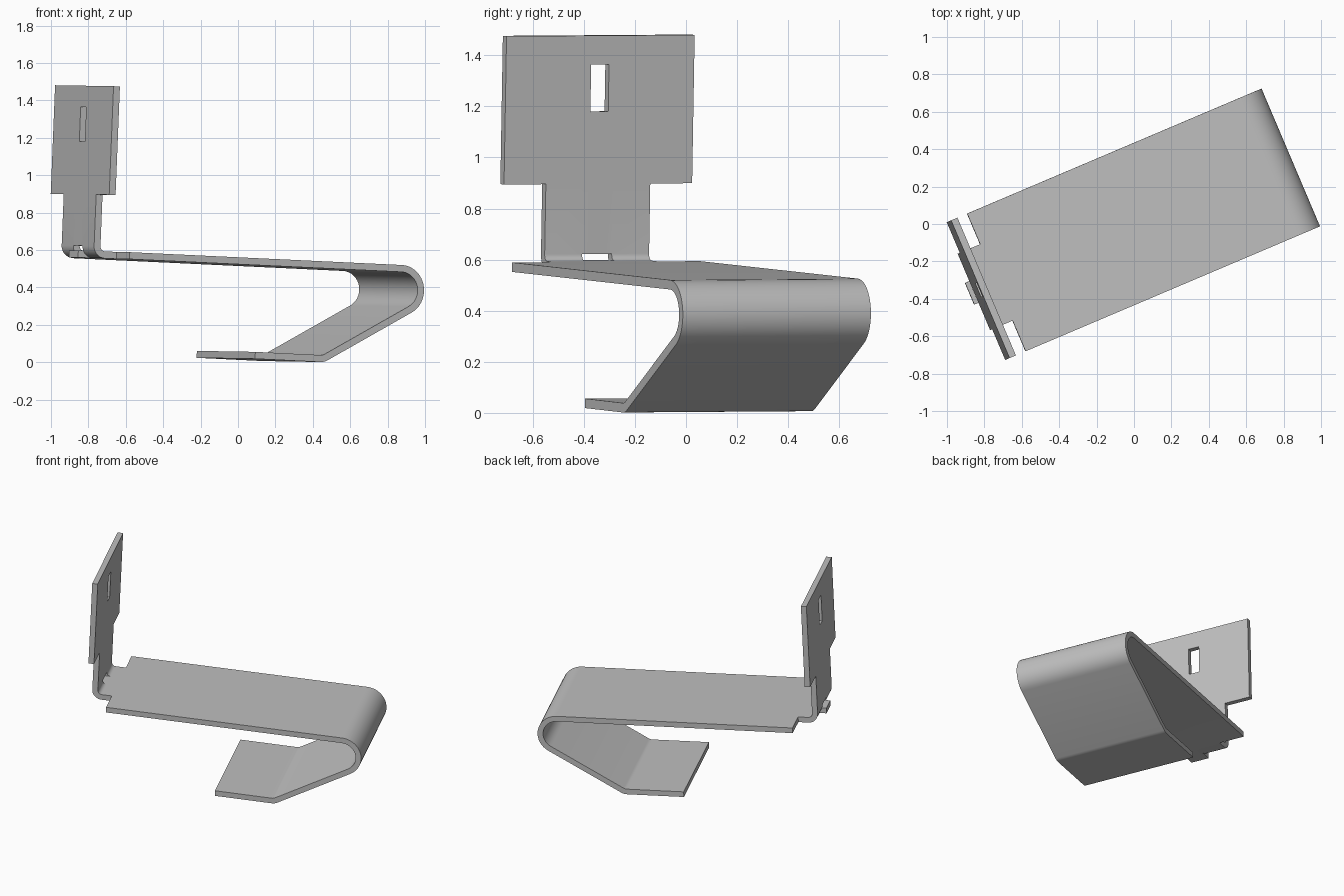
import bpy, bmesh, math
from mathutils import Matrix

cube = bpy.data.objects.get("Cube")
if cube:
    bpy.data.objects.remove(cube, do_unlink=True)

THICK = 0.037
HALF, NECK, TAB, SLOT = 0.4, 0.222, 0.063, 0.038   # half widths across the strip
TILT = math.radians(2.5)                            # slight lean of the bracket
ROLL = 0.0065                                       # slight rise across the width
HEADING = math.radians(23)


def arc(cu, cz, r, start, end, n):
    """Points on a circular bend, angles in degrees."""
    angles = [math.radians(start + (end - start) * i / n) for i in range(n + 1)]
    return [(cu + r * math.cos(a), cz + r * math.sin(a)) for a in angles]


# Centre line of the bent sheet, from lower lip to top of the upright plate
lip = [(-0.07, 0.04)] + arc(0.3136, 0.0827, 0.06, -92.5, -62.6, 4)
hairpin = arc(0.776, 0.388, 0.1165, -62.6, 87.5, 18)
shoulder = [(-0.80, 0.573)]
bend = arc(-0.8665, 0.621, 0.045, 267.5, 177.5, 8)
foot_u, foot_z = bend[-1]
plate = [(foot_u + (z - foot_z) * math.tan(TILT), z)
         for z in (0.8975, 1.18, 1.365, 1.478)]
path = lip + hairpin + shoulder + bend + plate

row_shoulder = len(lip + hairpin)
row_bend = row_shoulder + 1
row_foot = row_bend + len(bend) - 1
row_neck_top = row_foot + 1
columns = [-HALF, -NECK, -TAB, -SLOT, SLOT, TAB, NECK, HALF]


def keep(row, v):
    """Whether the sheet exists in the cell after this row, centred at v."""
    v = abs(v)
    if row_shoulder <= row < row_neck_top and v > NECK:
        return False                     # narrow neck
    if row_bend <= row < row_foot and v < TAB:
        return False                     # window left by the tab
    if row == row_neck_top + 1 and v < SLOT:
        return False                     # fixing slot
    return True


# Bent sheet
bm = bmesh.new()
grid = [[bm.verts.new((u, v, z + ROLL * v)) for v in columns] for u, z in path]
for i in range(len(path) - 1):
    for j in range(len(columns) - 1):
        if keep(i, (columns[j] + columns[j + 1]) / 2):
            bm.faces.new((grid[i][j], grid[i + 1][j],
                          grid[i + 1][j + 1], grid[i][j + 1]))

# Small tab carrying straight on through the window
tab_start = grid[row_bend]
tab_u = -0.955
rise = (path[row_bend][0] - tab_u) * math.tan(TILT)
inner = [j for j, v in enumerate(columns) if abs(v) <= TAB]
tips = {j: bm.verts.new((tab_u, columns[j], tab_start[j].co.z + rise)) for j in inner}
for j in inner[:-1]:
    bm.faces.new((tab_start[j], tips[j], tips[j + 1], tab_start[j + 1]))

bmesh.ops.delete(bm, geom=[v for v in bm.verts if not v.link_faces], context='VERTS')
bm.transform(Matrix.Rotation(HEADING, 4, 'Z'))
mesh = bpy.data.meshes.new("bent_bracket")
bm.to_mesh(mesh)
bm.free()
bracket = bpy.data.objects.new("bent_bracket", mesh)
bpy.context.collection.objects.link(bracket)

# Sheet thickness
solid = bracket.modifiers.new("thickness", 'SOLIDIFY')
solid.thickness = THICK
solid.offset = 0
solid.use_even_offset = True
bpy.ops.object.select_all(action='DESELECT')
bracket.select_set(True)
bpy.context.view_layer.objects.active = bracket
bpy.ops.object.modifier_apply(modifier=solid.name)
bpy.ops.object.shade_smooth_by_angle(angle=math.radians(20))

# Plain grey metal
grey = bpy.data.materials.new("grey_metal")
grey.use_nodes = True
colour = (0.52, 0.52, 0.52, 1)
grey.diffuse_color = colour
grey.node_tree.nodes["Principled BSDF"].inputs["Base Color"].default_value = colour
bracket.data.materials.append(grey)
